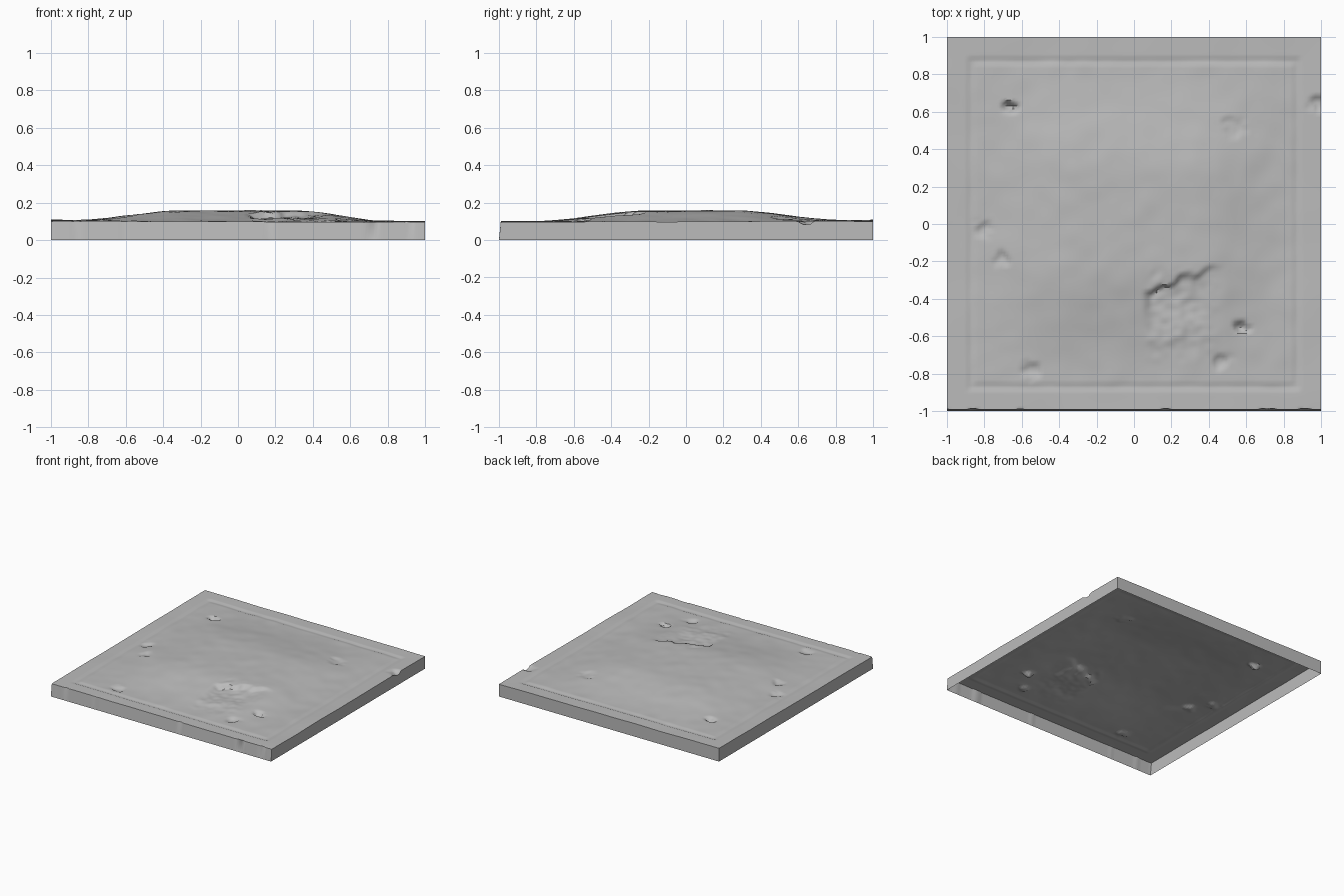
import bpy, bmesh, math
from mathutils import Vector, noise

old = bpy.data.objects.get("Cube")
if old:
    bpy.data.objects.remove(old)

# worn grey stone
stone = bpy.data.materials.new("grey_stone")
stone.use_nodes = True
grey = (0.5, 0.5, 0.5, 1)
stone.diffuse_color = grey
stone.node_tree.nodes["Principled BSDF"].inputs["Base Color"].default_value = grey
stone.node_tree.nodes["Principled BSDF"].inputs["Roughness"].default_value = 0.9

RIM = 0.87
# chipped spots: x, y, radius, depth
PITS = [(-0.65, 0.62, 0.05, 0.04), (0.58, -0.55, 0.05, 0.035),
        (-0.8, -0.02, 0.06, 0.012), (-0.71, -0.18, 0.05, 0.015),
        (0.53, 0.52, 0.07, 0.01), (0.47, -0.73, 0.06, 0.015),
        (-0.55, -0.78, 0.06, 0.015), (0.98, 0.64, 0.05, 0.02)]


def smooth(a, b, t):
    t = min(max((t - a) / (b - a), 0), 1)
    return t * t * (3 - 2 * t)


def rough(x, y, scale):
    return noise.noise(Vector((x * scale, y * scale, 3.7)))


def height(x, y):
    edge = max(abs(x), abs(y))
    z = 0.102 + 0.003 * (y - x) + 0.003 * rough(x, y, 4)
    # swollen middle panel
    rise_x = smooth(-0.88, -0.3, x) * (1 - smooth(0.3, 0.82, x))
    rise_y = smooth(-0.8, -0.2, y) * (1 - smooth(0.25, 0.85, y))
    z += 0.055 * rise_x * rise_y
    # groove between border and panel
    z -= 0.008 * math.exp(-((edge - RIM) / 0.012) ** 2)
    if edge < RIM:
        z += 0.003 * rough(x, y, 9)
    # broken patch with a ragged back scarp
    scarp = -0.36 + 0.4 * (x - 0.1) + 0.04 * rough(x, y, 14)
    patch = smooth(0.04, 0.1, x) * (1 - smooth(0.32, 0.5, x))
    z -= 0.028 * patch * (1 - smooth(scarp - 0.015, scarp + 0.015, y)) * smooth(-0.62, -0.38, y)
    z += 0.007 * patch * rough(x, y, 22) * smooth(-0.8, -0.6, y) * (1 - smooth(-0.3, -0.2, y))
    for px, py, r, d in PITS:
        dist = math.hypot(x - px, y - py) + r * 0.5 * rough(x, y, 25)
        z -= d * (1 - smooth(0.3 * r, r, dist))
    return z


# sculpted top sheet
bm = bmesh.new()
bmesh.ops.create_grid(bm, x_segments=130, y_segments=130, size=1)
for v in bm.verts:
    v.co.z = height(v.co.x, v.co.y)

# side walls, open underneath
border = [e for e in bm.edges if e.is_boundary]
wall = bmesh.ops.extrude_edge_only(bm, edges=border)["geom"]
for v in wall:
    if isinstance(v, bmesh.types.BMVert):
        v.co.z = 0

# chipped upper edge along the front
for v in bm.verts:
    if v.co.z > 0 and v.co.y < -0.999:
        chip = max(0, rough(v.co.x, 0, 9) - 0.15)
        v.co.z -= 0.02 * chip
        v.co.y += 0.01 + 0.03 * chip

bmesh.ops.recalc_face_normals(bm, faces=bm.faces)
top = max(bm.faces, key=lambda f: f.calc_center_median().z)
if top.normal.z < 0:
    bmesh.ops.reverse_faces(bm, faces=bm.faces)

mesh = bpy.data.meshes.new("stone_slab")
bm.to_mesh(mesh)
bm.free()
mesh.materials.append(stone)
slab = bpy.data.objects.new("stone_slab", mesh)
bpy.context.collection.objects.link(slab)
bpy.context.view_layer.objects.active = slab
slab.select_set(True)
bpy.ops.object.shade_smooth_by_angle(angle=math.radians(40))
